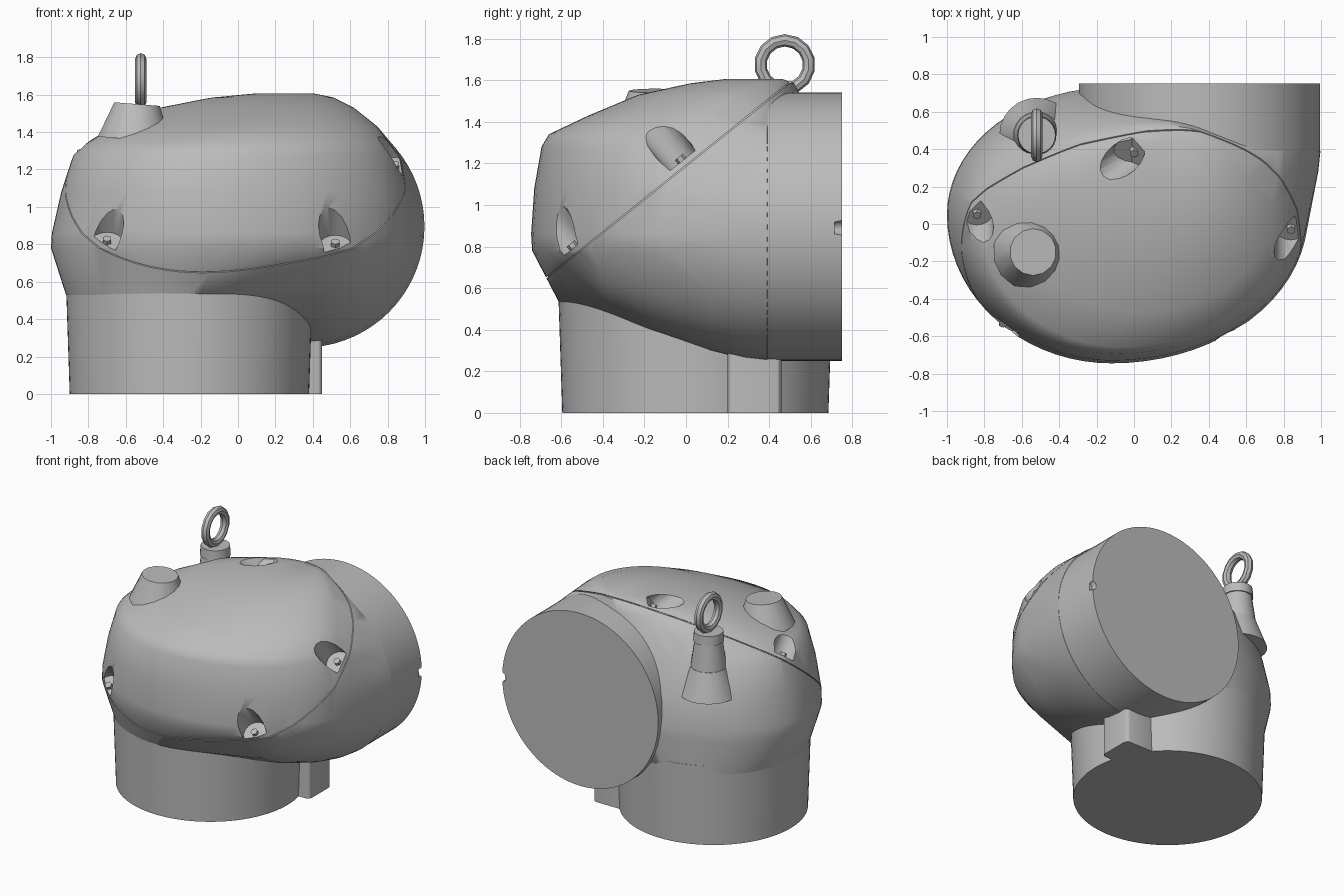
import bpy, bmesh, math
from mathutils import Vector, Matrix

if "Cube" in bpy.data.objects:
    bpy.data.objects.remove(bpy.data.objects["Cube"])

grey = bpy.data.materials.new("cast_grey")
grey.use_nodes = True
colour = (0.5, 0.5, 0.5, 1)
grey.diffuse_color = colour
grey.node_tree.nodes["Principled BSDF"].inputs["Base Color"].default_value = colour

# Seam plane between the housing and its cover
SEAM = Vector((0, -0.66, 0.66))
NORMAL = Vector((0, -0.625, 0.78)).normalized()


def finish(name, bm, angle=30):
    bmesh.ops.recalc_face_normals(bm, faces=bm.faces)
    mesh = bpy.data.meshes.new(name)
    bm.to_mesh(mesh)
    bm.free()
    mesh.materials.append(grey)
    ob = bpy.data.objects.new(name, mesh)
    bpy.context.collection.objects.link(ob)
    smooth(ob, angle)
    return ob


def smooth(ob, angle):
    bpy.ops.object.select_all(action='DESELECT')
    ob.select_set(True)
    bpy.context.view_layer.objects.active = ob
    bpy.ops.object.shade_smooth_by_angle(angle=math.radians(angle))


def cone(name, start, axis, length, r1, r2, sides=32, angle=30):
    """Cylinder or cone from a start point along an axis."""
    axis = Vector(axis).normalized()
    bm = bmesh.new()
    turn = Vector((0, 0, 1)).rotation_difference(axis).to_matrix().to_4x4()
    place = Matrix.Translation(Vector(start) + axis * length / 2) @ turn
    bmesh.ops.create_cone(bm, cap_ends=True, segments=sides, radius1=r1,
                          radius2=r2, depth=length, matrix=place)
    return finish(name, bm, angle)


def box(name, low, high):
    low, high = Vector(low), Vector(high)
    bm = bmesh.new()
    place = Matrix.Translation((low + high) / 2) @ Matrix.Diagonal((*(high - low), 1))
    bmesh.ops.create_cube(bm, size=1, matrix=place)
    edges = [e for e in bm.edges if abs(e.verts[0].co.z - e.verts[1].co.z) > 0.01]
    bmesh.ops.bevel(bm, geom=edges, offset=0.03, segments=3, affect='EDGES', profile=0.5)
    return finish(name, bm)


def cut(target, cutter):
    mod = target.modifiers.new("cut", 'BOOLEAN')
    mod.operation, mod.object, mod.solver = 'DIFFERENCE', cutter, 'EXACT'
    bpy.context.view_layer.objects.active = target
    bpy.ops.object.modifier_apply(modifier=mod.name)
    bpy.data.objects.remove(cutter)


def ring(z, x0, x1, y0, y1, cx, cy, n=72):
    """Oval at height z with its widest point off centre."""
    for i in range(n):
        c, s = math.cos(math.tau * i / n), math.sin(math.tau * i / n)
        yield (cx + c * (x1 - cx if c > 0 else cx - x0),
               cy + s * (y1 - cy if s > 0 else cy - y0), z)


def shell():
    """Rounded housing: hull of stacked ovals and upright hoops toward the outlet."""
    sections = [(0.53, -0.92, 0.39, -0.61, 0.70, -0.26, 0.045),
                (0.78, -1.00, 0.92, -0.74, 0.73, -0.12, 0.05),
                (0.86, -0.995, 0.93, -0.745, 0.73, -0.12, 0.05),
                (1.08, -0.945, 0.92, -0.73, 0.69, -0.12, 0.04),
                (1.28, -0.88, 0.85, -0.695, 0.61, -0.1, 0.02),
                (1.34, -0.82, 0.81, -0.66, 0.59, -0.05, 0.02),
                (1.43, -0.66, 0.745, -0.47, 0.57, 0.05, 0.1),
                (1.53, -0.42, 0.62, -0.23, 0.55, 0.15, 0.2),
                (1.585, -0.14, 0.51, 0.02, 0.52, 0.22, 0.28),
                (1.607, 0.1, 0.40, 0.2, 0.46, 0.28, 0.34)]
    bm = bmesh.new()
    for section in sections:
        for p in ring(*section):
            bm.verts.new(p)
    # Upright hoops as (y, radius)
    for depth, r in ((-0.4, 0.37), (-0.15, 0.5), (0.12, 0.595), (0.28, 0.635), (0.39, 0.647)):
        for x, z, _ in ring(0, -r, r, -r, r, 0, 0):
            bm.verts.new((0.35 + x, depth, 0.895 + z))
    out = bmesh.ops.convex_hull(bm, input=bm.verts)
    loose = set(out["geom_interior"]) | set(out["geom_unused"])
    bmesh.ops.delete(bm, geom=[v for v in loose if isinstance(v, bmesh.types.BMVert)],
                     context='VERTS')
    return bm


def slab(name, low=None, high=None, shrink=1):
    """Part of the shell between two offsets from the seam plane."""
    bm = shell()
    middle = Vector((0, 0, 0.9))
    for v in bm.verts:
        v.co = middle + (v.co - middle) * shrink
    for offset, sign in ((low, -1), (high, 1)):
        if offset is None:
            continue
        bmesh.ops.bisect_plane(bm, geom=bm.verts[:] + bm.edges[:] + bm.faces[:],
                               plane_co=SEAM + NORMAL * offset,
                               plane_no=NORMAL * sign, clear_outer=True)
        bmesh.ops.holes_fill(bm, edges=[e for e in bm.edges if e.is_boundary])
    return finish(name, bm, 42)


# Housing, cover and the recessed seam between them
slab("housing", high=-0.003)
slab("seam_gasket", low=-0.02, high=0.02, shrink=0.987)
cover = slab("cover", low=0.003)

# Screw pockets around the cover, each with a small screw; the top one leans sideways
for x, y, lean in ((-0.70, -0.50, 0), (0.52, -0.52, 0), (0.84, 0.0, 0),
                   (0.0, 0.41, -0.9), (-0.84, 0.08, 0)):
    floor = Vector((x, y, SEAM.z + 0.8 * (y - SEAM.y))) + NORMAL * 0.03
    axis = NORMAL + Vector((lean, 0, 0))
    cut(cover, cone("pocket_cutter", floor, axis, 0.6, 0.085, 0.105, 16))
    cone("cover_screw", floor - NORMAL * 0.01, NORMAL, 0.035, 0.025, 0.025, 6)
smooth(cover, 42)

# Lower socket and rear outlet
cone("base_socket", (-0.26, 0.045, 0), (0, 0, 1), 0.6, 0.64, 0.66, 96)
outlet = cone("rear_outlet", (0.35, 0.38, 0.895), (0, 1, 0), 0.37, 0.645, 0.645, 96)
cut(outlet, cone("notch_cutter", (1.0, 0.715, 0.89), (0, 1, 0), 0.1, 0.03, 0.05, 12))
smooth(outlet, 30)

# Locating rib beside the socket
box("side_rib", (0.2, 0.2, 0), (0.45, 0.46, 0.4))

# Flat boss on the cover
cone("cover_boss", (-0.555, -0.15, 1.36), (0.08, 0, 1), 0.19, 0.2, 0.125, 14, 40)

# Lifting eye: flared foot, tapered post, collar and ring
cone("eye_foot", (-0.52, 0.475, 1.08), (0, 0, 1), 0.2, 0.2, 0.125, 24)
cone("eye_post", (-0.52, 0.475, 1.15), (0, 0, 1), 0.33, 0.14, 0.095, 24)
cone("eye_collar", (-0.52, 0.475, 1.47), (0, 0, 1), 0.07, 0.105, 0.1, 24)
bpy.ops.mesh.primitive_torus_add(location=(-0.52, 0.475, 1.675), rotation=(0, math.pi / 2, 0),
                                 major_radius=0.117, minor_radius=0.03,
                                 major_segments=14, minor_segments=8)
eye = bpy.context.object
eye.name = "lifting_eye"
eye.data.materials.append(grey)
smooth(eye, 30)
